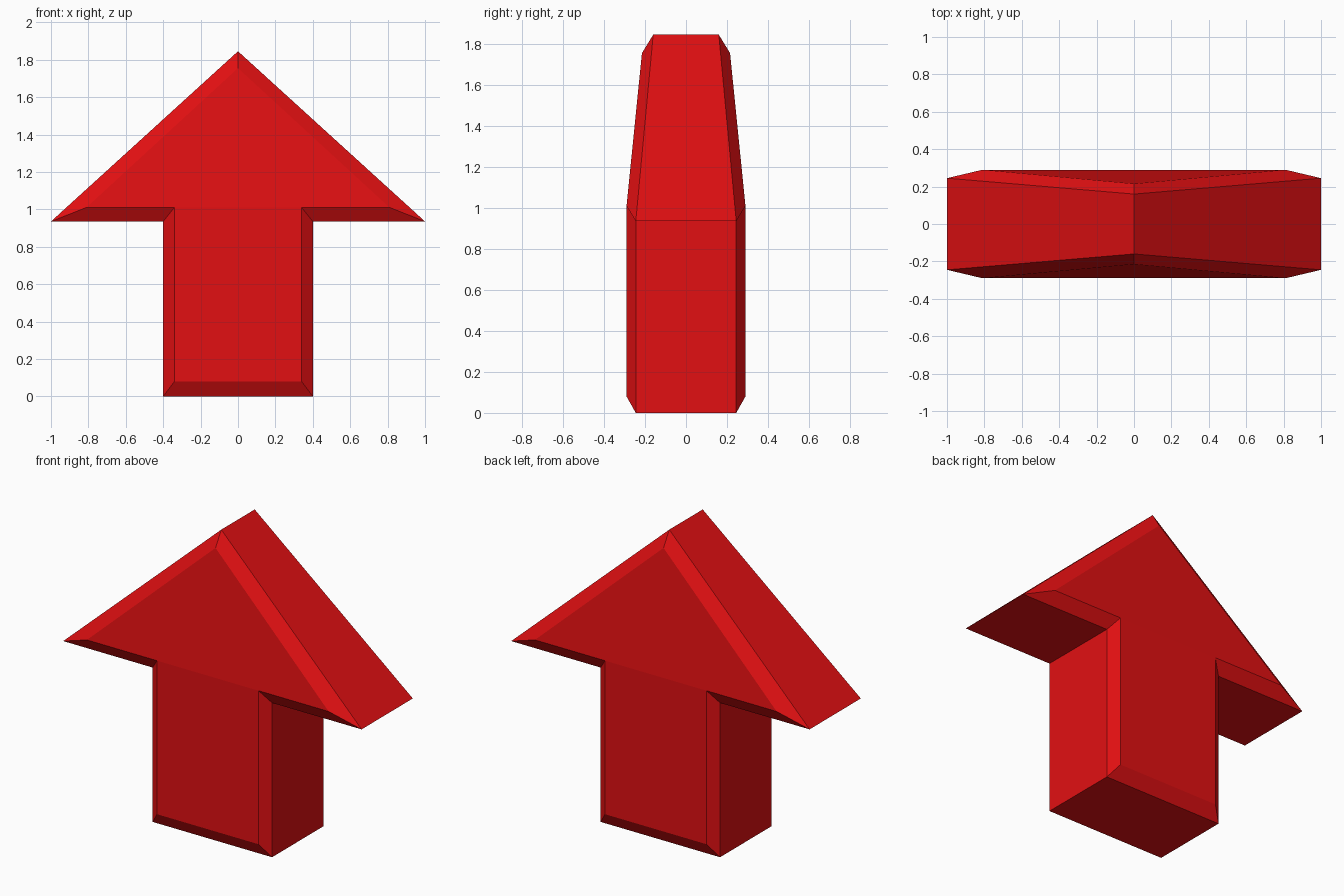
import bpy
import bmesh

cube = bpy.data.objects.get("Cube")
if cube:
    bpy.data.objects.remove(cube, do_unlink=True)

# Glossy red paint
red = bpy.data.materials.new("bright red")
red.use_nodes = True
colour = (0.76, 0.005, 0.006, 1)
red.diffuse_color = colour
red.node_tree.nodes["Principled BSDF"].inputs["Base Color"].default_value = colour


def mirrored(half):
    """Close a right-hand half profile (apex first) into a full outline."""
    return half + [(-x, z, d) for x, z, d in reversed(half[1:])]


# Half profiles: x, z and half-thickness, from the apex down to the foot
rim = mirrored([(0, 1.845, 0.16), (1, 0.935, 0.245), (0.4, 0.935, 0.245), (0.4, 0, 0.245)])
face = mirrored([(0, 1.755, 0.215), (0.81, 1.01, 0.29), (0.34, 1.01, 0.29), (0.34, 0.08, 0.29)])

bm = bmesh.new()


def loop(profile, side):
    return [bm.verts.new((x, side * d, z)) for x, z, d in profile]


def bridge(a, b):
    for i in range(len(a)):
        j = (i + 1) % len(a)
        bm.faces.new((a[i], a[j], b[j], b[i]))


# Front and back: tapered head, flat shaft and the bevel around them
rims = []
for side in (-1, 1):
    outer, inner = loop(rim, side), loop(face, side)
    bridge(outer, inner)
    apex, tip_l, neck_l, foot_l, foot_r, neck_r, tip_r = inner
    bm.faces.new((apex, tip_l, neck_l, neck_r, tip_r))
    bm.faces.new((neck_l, foot_l, foot_r, neck_r))
    rims.append(outer)

# Edge walls between the front and back rims
bridge(*rims)
bmesh.ops.recalc_face_normals(bm, faces=bm.faces)

mesh = bpy.data.meshes.new("arrow")
bm.to_mesh(mesh)
bm.free()
mesh.materials.append(red)
arrow = bpy.data.objects.new("arrow", mesh)
bpy.context.collection.objects.link(arrow)
